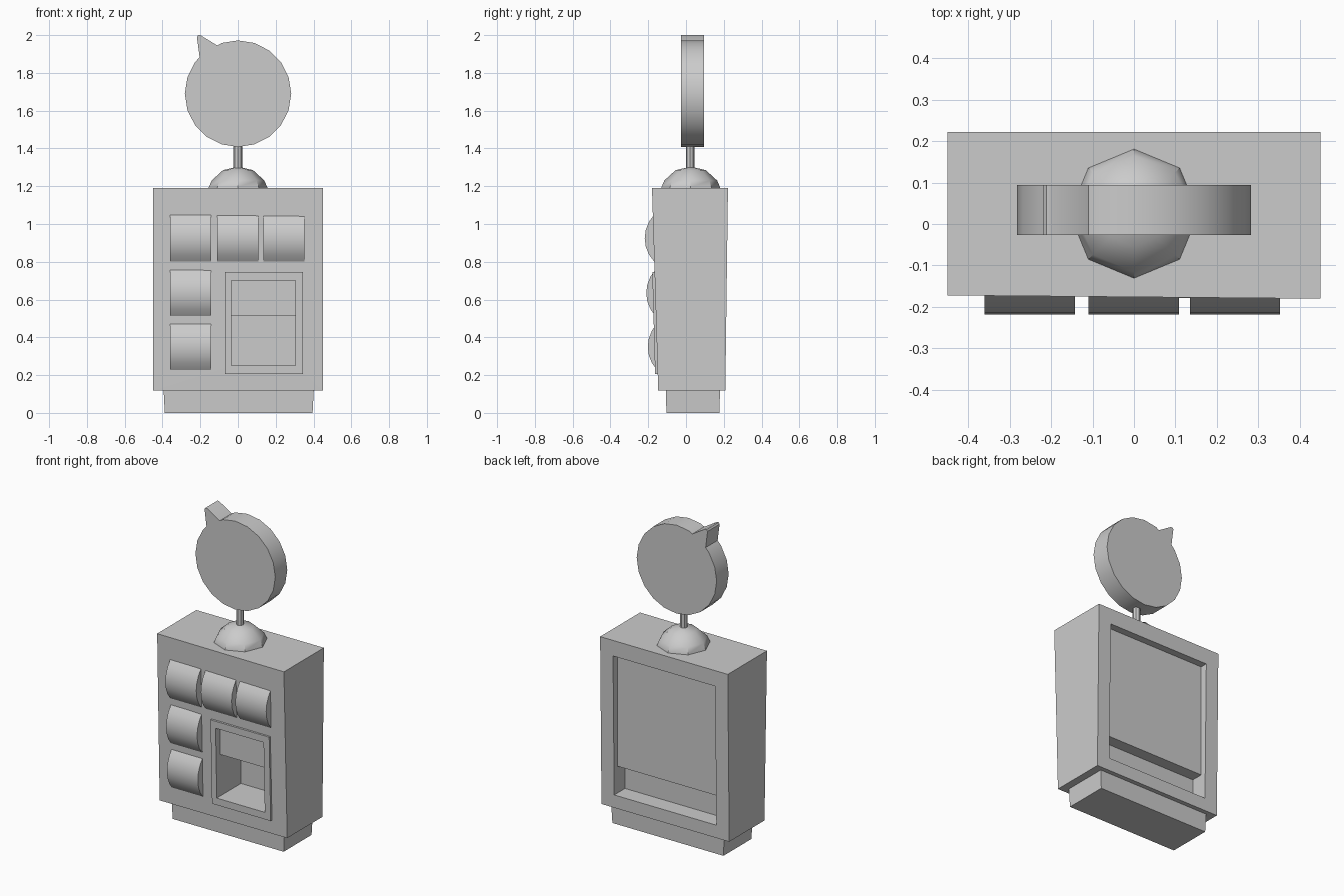
import bpy, bmesh
from math import sin, cos, radians, sqrt, asin

if "Cube" in bpy.data.objects:
    bpy.data.objects.remove(bpy.data.objects["Cube"])


def make(name, verts, faces, smooth=False):
    mesh = bpy.data.meshes.new(name)
    mesh.from_pydata(verts, [], faces)
    bm = bmesh.new()
    bm.from_mesh(mesh)
    bmesh.ops.recalc_face_normals(bm, faces=bm.faces)
    bm.to_mesh(mesh)
    bm.free()
    ob = bpy.data.objects.new(name, mesh)
    bpy.context.collection.objects.link(ob)
    if smooth:
        bpy.ops.object.select_all(action='DESELECT')
        ob.select_set(True)
        bpy.context.view_layer.objects.active = ob
        bpy.ops.object.shade_smooth_by_angle(angle=radians(32))
    return ob


def loft(name, rings, smooth=False):
    """Join rings of equal length and cap both ends."""
    n = len(rings[0])
    verts = [v for r in rings for v in r]
    faces = [tuple(range(n)), tuple(range(len(verts) - n, len(verts)))]
    for k in range(len(rings) - 1):
        for i in range(n):
            j = (i + 1) % n
            faces.append((k * n + i, k * n + j, (k + 1) * n + j, (k + 1) * n + i))
    return make(name, verts, faces, smooth)


def rect(x0, x1, y0, y1, z):
    return [(x0, y0, z), (x1, y0, z), (x1, y1, z), (x0, y1, z)]


def circle(r, z, n, y):
    return [(r * cos(radians(360 * i / n)), y + r * sin(radians(360 * i / n)), z) for i in range(n)]


def box(name, x0, x1, y0, y1, z0, z1):
    return loft(name, [rect(x0, x1, y0, y1, z0), rect(x0, x1, y0, y1, z1)])


def cut(ob, cutter):
    mod = ob.modifiers.new("cut", 'BOOLEAN')
    mod.operation = 'DIFFERENCE'
    mod.solver = 'EXACT'
    mod.object = cutter
    bpy.context.view_layer.objects.active = ob
    bpy.ops.object.modifier_apply(modifier=mod.name)


def front_y(z):
    """Leaning front face of the cabinet."""
    return -0.147 - 0.03 * (z - 0.12) / 1.07


# plinth
loft("plinth", [rect(-0.388, 0.395, -0.104, 0.177, 0), rect(-0.395, 0.402, -0.106, 0.18, 0.13)])

# cabinet with slight lean
top = rect(-0.45, 0.45, -0.172, 0.222, 1.19)
top[1] = (0.45, -0.18, 1.19)
cabinet = loft("cabinet", [rect(-0.45, 0.45, -0.147, 0.208, 0.118), top])

# raised frame around the hatch
frame = loft("hatch_frame", [rect(-0.07, 0.345, front_y(z) - 0.014, front_y(z) + 0.01, z)
                             for z in (0.205, 0.745)])

# hatch opening at the front, stepped recess at the back
front_cuts = [box("hatch_upper_cut", -0.035, 0.305, -0.4, -0.13, 0.25, 0.70),
              box("hatch_deep_cut", -0.035, 0.305, -0.4, 0.08, 0.25, 0.515)]
back_cuts = [box("back_panel_cut", -0.36, 0.36, 0.175, 0.4, 0.20, 1.09),
             box("back_deep_cut", -0.36, 0.36, 0.10, 0.4, 0.20, 0.37)]
for c in front_cuts:
    cut(cabinet, c)
    cut(frame, c)
for c in back_cuts:
    cut(cabinet, c)
for c in front_cuts + back_cuts:
    bpy.data.objects.remove(c)

# curved display drums
def drum(name, x0, x1, zc):
    half, sag = 0.123, 0.049
    r = (half * half + sag * sag) / (2 * sag)
    base, span = front_y(zc), asin(half / r)
    arc = []
    for i in range(7):
        a = span * (i / 3 - 1)
        arc.append((base - sag + r - r * cos(a), zc + r * sin(a)))
    prof = arc + [(base + 0.02, zc + half), (base + 0.02, zc - half)]
    loft(name, [[(x, y, z) for y, z in prof] for x in (x0, x1)], True)


columns = [(-0.36, -0.142), (-0.11, 0.108), (0.135, 0.352)]
for i, (x0, x1) in enumerate(columns):
    drum(f"drum_top_{i + 1}", x0, x1, 0.925)
for i, z in enumerate((0.635, 0.35)):
    drum(f"drum_left_{i + 1}", *columns[0], z)

# low-poly dome and sign pole
loft("dome", [circle(r, z, 8, 0.025) for r, z in
              ((0.157, 1.18), (0.155, 1.195), (0.14, 1.23), (0.08, 1.285), (0.003, 1.303))], True)
loft("sign_pole", [circle(0.023, z, 8, 0.022) for z in (1.28, 1.43)], True)

# round sign with a pointed tail
outline = []
for i in range(20):
    a = radians(18 * i)
    if i == 7:
        outline += [(-0.11, 1.945), (-0.2, 2.0), (-0.211, 2.0), (-0.218, 1.99), (-0.204, 1.883)]
    else:
        outline.append((0.282 * cos(a), 1.69 + 0.282 * sin(a)))
loft("sign", [[(x, y, z) for x, z in outline] for y in (-0.027, 0.094)], True)
